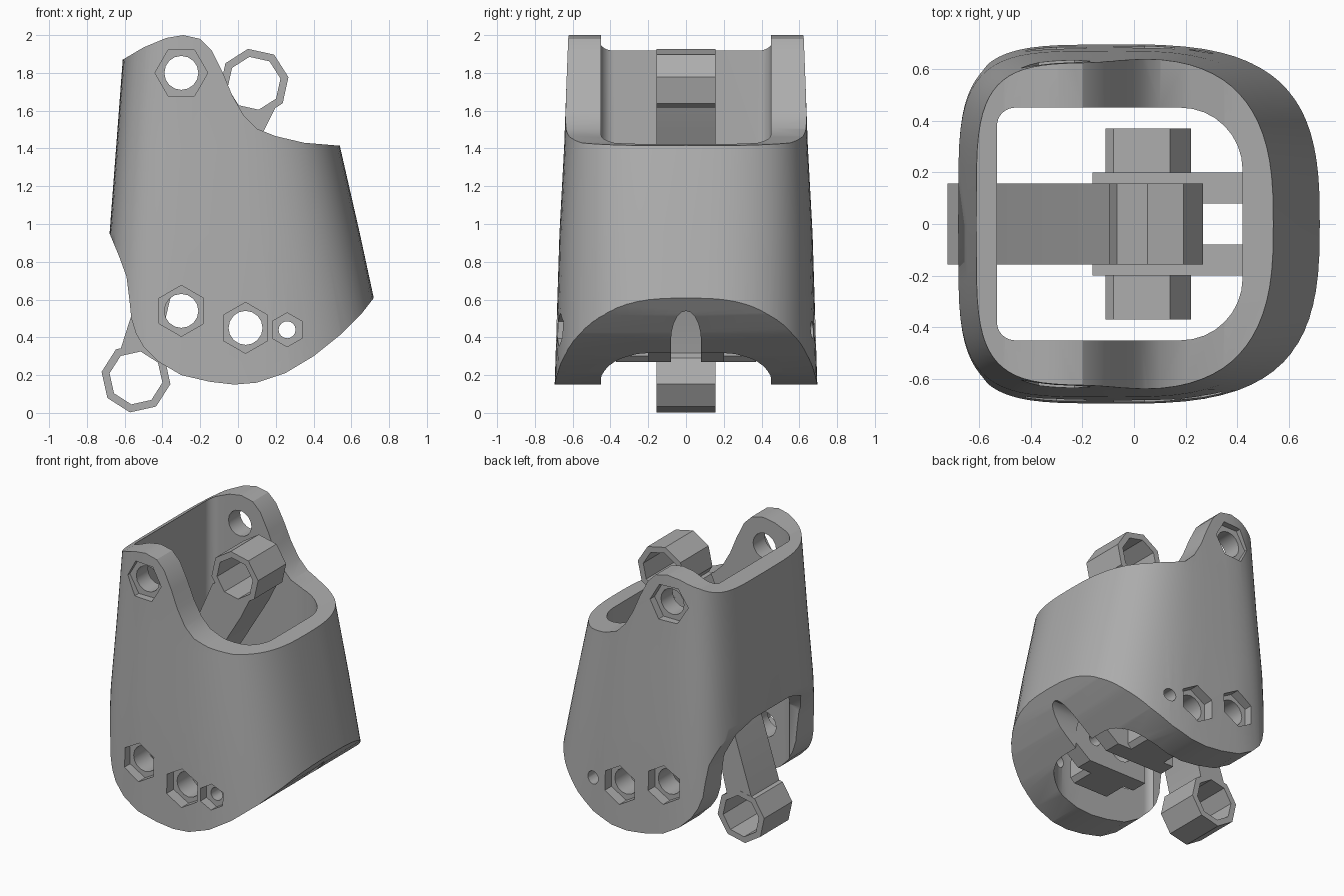
import bpy
import bmesh
from math import cos, sin, pi, radians

cube = bpy.data.objects.get("Cube")
if cube:
    bpy.data.objects.remove(cube, do_unlink=True)

grey = bpy.data.materials.new("plain grey")
grey.use_nodes = True
grey.diffuse_color = (0.42, 0.42, 0.42, 1)
grey.node_tree.nodes["Principled BSDF"].inputs["Base Color"].default_value = (0.42, 0.42, 0.42, 1)


def loft(name, rings):
    """Closed solid through rings of equal length."""
    bm = bmesh.new()
    loops = [[bm.verts.new(p) for p in ring] for ring in rings]
    n = len(loops[0])
    for a, b in zip(loops, loops[1:]):
        for i in range(n):
            j = (i + 1) % n
            bm.faces.new((a[i], a[j], b[j], b[i]))
    bm.faces.new(loops[0][::-1])
    bm.faces.new(loops[-1])
    bmesh.ops.recalc_face_normals(bm, faces=bm.faces)
    mesh = bpy.data.meshes.new(name)
    bm.to_mesh(mesh)
    bm.free()
    mesh.materials.append(grey)
    obj = bpy.data.objects.new(name, mesh)
    bpy.context.collection.objects.link(obj)
    return obj


def prism(name, pts, lo, hi, axis="y"):
    """Extrude a 2D outline along one axis."""
    place = {"x": lambda p, d: (d, p[0], p[1]),
             "y": lambda p, d: (p[0], d, p[1]),
             "z": lambda p, d: (p[0], p[1], d)}[axis]
    return loft(name, [[place(p, d) for p in pts] for d in (lo, hi)])


def ngon(x, z, r, sides, turn=0):
    return [(x + r * cos(turn + 2 * pi * i / sides), z + r * sin(turn + 2 * pi * i / sides))
            for i in range(sides)]


def corner(x, y, r, start, steps=8):
    """Quarter-round corner, centred on x, y."""
    return [(x + r * cos(start + pi / 2 * i / steps), y + r * sin(start + pi / 2 * i / steps))
            for i in range(steps + 1)]


def combine(target, tool, operation):
    mod = target.modifiers.new(operation, "BOOLEAN")
    mod.operation = operation
    mod.solver = "EXACT"
    mod.object = tool
    bpy.context.view_layer.objects.active = target
    bpy.ops.object.modifier_apply(modifier=mod.name)
    bpy.data.objects.remove(tool, do_unlink=True)


def smooth(obj, angle):
    bpy.ops.object.select_all(action="DESELECT")
    obj.select_set(True)
    bpy.context.view_layer.objects.active = obj
    bpy.ops.object.shade_smooth_by_angle(angle=radians(angle))


def section(z, left, right, half, n=72):
    """Rounded plan outline, fuller at the back than at the front."""
    ring, mid = [], -0.05
    for i in range(n):
        c, s = cos(2 * pi * i / n), sin(2 * pi * i / n)
        reach, power = (right - mid, 2.8) if c >= 0 else (mid - left, 4.5)
        x = abs(c) ** (2 / power) * reach * (1 if c >= 0 else -1)
        y = abs(s) ** (2 / power) * half * (1 if s >= 0 else -1)
        ring.append((mid + x, y, z))
    return ring


# Shell: tapered loft trimmed by the side silhouette
housing = loft("housing", [section(0, -.71, .85, .70), section(.95, -.68, .645, .67),
                           section(1.41, -.645, .54, .645), section(2.1, -.593, .37, .62)])
silhouette = [(-.9, 1.73), (-.61, 1.87), (-.5, 1.935), (-.38, 1.985), (-.29, 2), (-.2, 1.98),
              (-.14, 1.92), (-.08, 1.8), (-.03, 1.68), (.03, 1.575), (.1, 1.505), (.2, 1.465),
              (.35, 1.43), (.53, 1.415), (.9, 1.4), (.9, .77), (.72, .61), (.65, .52), (.55, .42),
              (.4, .3), (.25, .21), (.1, .16), (-.02, .15), (-.15, .165), (-.3, .2), (-.42, .27),
              (-.5, .35), (-.54, .42), (-.565, .5), (-.575, .6), (-.59, .72), (-.63, .83),
              (-.68, .95), (-.9, 1.05)]
combine(housing, prism("trim", silhouette, -1, 1), "INTERSECT")

# Open cavity, wide rounding towards the front
cavity = (corner(.18, .21, .24, 0) + corner(-.46, .38, .07, pi / 2)
          + corner(-.46, -.38, .07, pi) + corner(.18, -.21, .24, 3 * pi / 2))
combine(housing, prism("cavity", cavity, -.5, 2.5, "z"), "DIFFERENCE")

# Arched opening low in the back wall
arch = [(.42, .05), (.42, .75), (.36, .87), (.2, .93), (-.2, .93), (-.36, .87), (-.42, .75), (-.42, .05)]
combine(housing, prism("back_opening", arch, -.9, -.45, "x"), "DIFFERENCE")

# Pair of inner webs with bosses, tied to the front wall
web = [(-.16, .27), (.3, .27), (.5, .42), (.5, .75), (-.16, .75)]
boss = [(-.11, .3), (-.08, .27), (.19, .27), (.22, .3), (.22, .6), (.14, .72), (-.08, .72), (-.11, .69)]
for side in (-1, 1):
    combine(housing, prism("web", web, *sorted((side * .08, side * .2))), "UNION")
    combine(housing, prism("boss", boss, *sorted((side * .1, side * .37))), "UNION")

# Rounded slot under the front wall
slot = [(-.08, 0), (.08, 0)] + [(.08 * cos(pi * i / 10), .38 + .16 * sin(pi * i / 10)) for i in range(11)]
combine(housing, prism("slot", slot, .3, .95, "x"), "DIFFERENCE")

# Bolt holes with hexagonal recesses on both sides
bolts = [(-.3, 1.8, .09, .14, 0, .58), (-.3, .54, .09, .135, pi / 6, .61),
         (.04, .45, .09, .135, pi / 6, .61), (.26, .44, .045, .09, pi / 6, .61)]
for x, z, hole, recess, turn, depth in bolts:
    combine(housing, prism("hole", ngon(x, z, hole, 16), -1, 1), "DIFFERENCE")
    combine(housing, prism("recess", ngon(x, z, recess, 6, turn), -1, -depth), "DIFFERENCE")
    if hole > .05:
        combine(housing, prism("recess", ngon(x, z, recess, 6, turn), depth, 1), "DIFFERENCE")
smooth(housing, 30)

# Bent link with an octagonal eye at each end
arm = [(-.64, .28), (-.49, .75), (-.09, 1.66), (.08, 1.75), (.2, 1.62), (.13, 1.48),
       (-.33, .72), (-.44, .27), (-.54, .19)]
link = prism("link", arm, -.156, .156)
eyes = [(-.54, .185, radians(35)), (.085, 1.745, radians(10))]
for x, z, turn in eyes:
    combine(link, prism("eye", ngon(x, z, .185, 8, turn), -.157, .157), "UNION")
for x, z, turn in eyes:
    combine(link, prism("eye_hole", ngon(x, z, .142, 8, turn), -1, 1), "DIFFERENCE")
smooth(link, 20)
